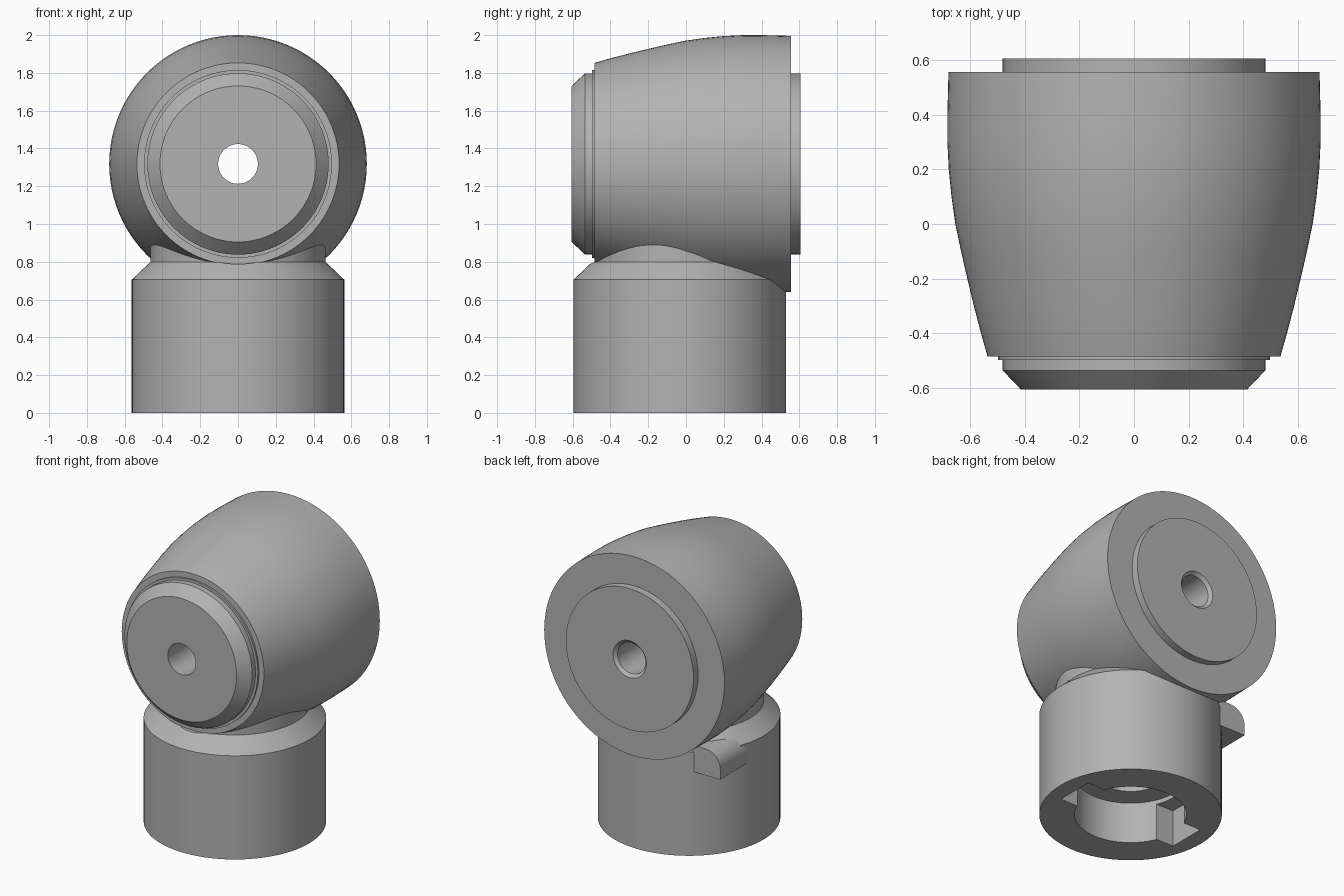
import bpy
import bmesh
import math
from mathutils import Matrix, Vector

cube = bpy.data.objects.get("Cube")
if cube:
    bpy.data.objects.remove(cube, do_unlink=True)

HEAD_Z = 1.318      # height of the head axis
BASE_Y = -0.033     # centre of the round base

grey = bpy.data.materials.new("plain grey")
grey.use_nodes = True
grey.diffuse_color = (0.45, 0.45, 0.45, 1)
grey.node_tree.nodes["Principled BSDF"].inputs["Base Color"].default_value = grey.diffuse_color


def finish(name, bm, matrix=Matrix(), helper=False):
    """Turn a bmesh into an object with the shared material."""
    bmesh.ops.remove_doubles(bm, verts=bm.verts, dist=1e-5)
    bmesh.ops.recalc_face_normals(bm, faces=bm.faces)
    bm.transform(matrix)
    mesh = bpy.data.meshes.new(name)
    bm.to_mesh(mesh)
    bm.free()
    mesh.materials.append(grey)
    obj = bpy.data.objects.new(name, mesh)
    bpy.context.collection.objects.link(obj)
    obj.hide_render = helper
    if helper:
        obj.hide_set(True)
    return obj


def lathe(name, profile, matrix, helper=False, closed=False):
    """Revolve (radius, height) points about z, then place the solid."""
    bm = bmesh.new()
    verts = [bm.verts.new((r, 0, h)) for r, h in profile]
    edges = [bm.edges.new(pair) for pair in zip(verts, verts[1:])]
    if closed:
        edges.append(bm.edges.new((verts[-1], verts[0])))
    bmesh.ops.spin(bm, geom=verts + edges, cent=(0, 0, 0), axis=(0, 0, 1),
                   angle=math.tau, steps=96, use_merge=True)
    return finish(name, bm, matrix, helper)


def cut(obj, cutter):
    mod = obj.modifiers.new("cut", "BOOLEAN")
    mod.operation = "DIFFERENCE"
    mod.solver = "EXACT"
    mod.object = cutter


def shade(obj):
    bpy.ops.object.select_all(action="DESELECT")
    obj.select_set(True)
    bpy.context.view_layer.objects.active = obj
    bpy.ops.object.shade_smooth_by_angle(angle=math.radians(25))


# Lathe axis z becomes world +y for the head
along_y = Matrix.Translation((0, 0, HEAD_Z)) @ Matrix.Rotation(-math.pi / 2, 4, "X")
on_base = Matrix.Translation((0, BASE_Y, 0))

# Head: bulging barrel with stepped nose, rear disc and a through hole
barrel = [(0.535, -0.485), (0.559, -0.4), (0.585, -0.3), (0.609, -0.2),
          (0.632, -0.1), (0.653, 0), (0.667, 0.1), (0.677, 0.2),
          (0.682, 0.3), (0.682, 0.4), (0.678, 0.555)]
nose = [(0.105, -0.605), (0.413, -0.605), (0.48, -0.535), (0.48, -0.497),
        (0.497, -0.497), (0.497, -0.485)]
rear = [(0.48, 0.555), (0.48, 0.605), (0.125, 0.605), (0.105, 0.585)]
head = lathe("head", nose + barrel + rear, along_y, closed=True)

# Base: chamfered cylinder with a neck rising into the head and a socket below
base = lathe("base", [(0, 0.6), (0.2, 0.6), (0.2, 0.28), (0.345, 0.28),
                      (0.345, 0), (0.5625, 0), (0.5625, 0.705),
                      (0.463, 0.8), (0.463, 1), (0, 1)], on_base)

# Keep the neck from showing in front of the head
cut(base, lathe("neck_trim", [(0, -0.8), (0.53, -0.8), (0.53, -0.3), (0, -0.3)],
                along_y, helper=True))

# Two opposite slots in the socket
slot = bmesh.new()
bmesh.ops.create_cube(slot, size=1)
cut(base, finish("socket_slots", slot,
                 on_base @ Matrix.Translation((0, 0, 0.05))
                 @ Matrix.Diagonal((0.9, 0.26, 0.4, 1)), helper=True))

# Small lug on the back right of the base, rounded along its upper outer edge
bm = bmesh.new()
outline = [(-0.3, 0.57), (-0.545, 0.57)]
for i in range(9):
    a = math.pi / 2 * i / 8
    outline.append((-0.435 - 0.11 * math.cos(a), 0.64 + 0.11 * math.sin(a)))
outline.append((-0.3, 0.75))
face = bm.faces.new([bm.verts.new((x, 0.41, z)) for x, z in outline])
side = bmesh.ops.extrude_face_region(bm, geom=[face])
bmesh.ops.translate(bm, vec=Vector((0, -0.32, 0)),
                    verts=[v for v in side["geom"] if isinstance(v, bmesh.types.BMVert)])
lug = finish("rear_lug", bm)

for part in (head, base, lug):
    shade(part)
